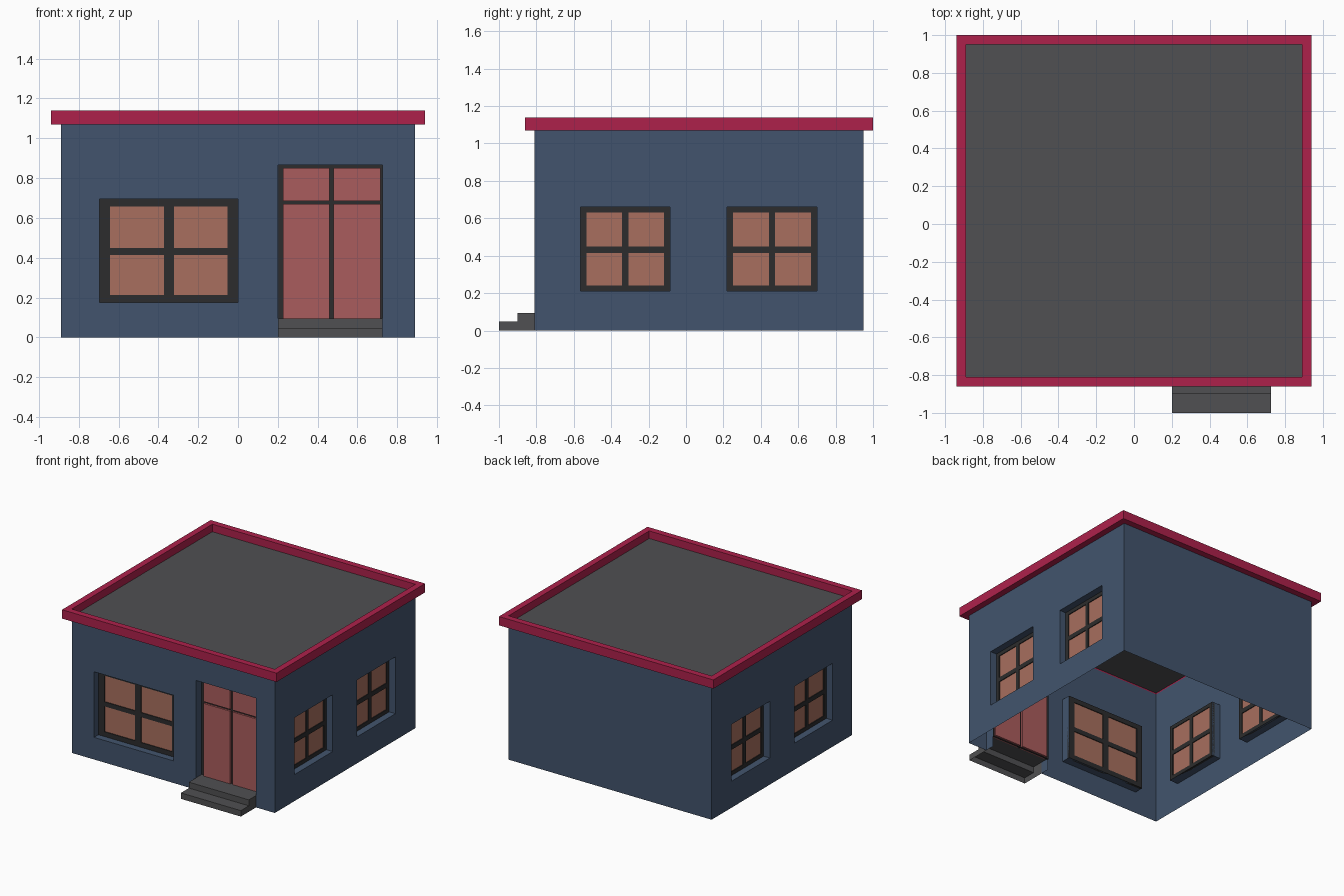
import bpy, bmesh

if "Cube" in bpy.data.objects:
    bpy.data.objects.remove(bpy.data.objects["Cube"])

def srgb(r, g, b):
    f = lambda c: c / 12.92 if c <= 0.04045 else ((c + 0.055) / 1.055) ** 2.4
    return (f(r / 255), f(g / 255), f(b / 255), 1.0)

def material(name, *rgb):
    m = bpy.data.materials.new(name)
    m.diffuse_color = srgb(*rgb)
    m.use_nodes = True
    m.node_tree.nodes["Principled BSDF"].inputs["Base Color"].default_value = m.diffuse_color
    return m

BLUE = material("wall_blue", 66, 84, 109)
RED = material("trim_crimson", 174, 33, 75)
GREY = material("roof_grey", 80, 80, 82)
DARK = material("frame_charcoal", 44, 44, 45)
GLASS = material("glass_tan", 168, 111, 94)
DOOR = material("door_rose", 170, 92, 93)

X, Y0, Y1, H = 0.89, -0.81, 0.95, 1.07   # wall limits

def finish(bm, name, mat, merge=True):
    if merge:
        bmesh.ops.remove_doubles(bm, verts=bm.verts, dist=1e-5)
    bmesh.ops.recalc_face_normals(bm, faces=bm.faces)
    me = bpy.data.meshes.new(name)
    bm.to_mesh(me)
    bm.free()
    ob = bpy.data.objects.new(name, me)
    me.materials.append(mat)
    bpy.context.collection.objects.link(ob)
    return ob

def quad(bm, pts):
    return bm.faces.new([bm.verts.new(p) for p in pts])

def box(bm, a, b):
    """Axis-aligned box between two opposite corners."""
    vs = bmesh.ops.create_cube(bm, size=1)["verts"]
    for v in vs:
        v.co = [(a[i] + b[i]) / 2 + v.co[i] * abs(b[i] - a[i]) for i in range(3)]

# Wall-local coordinates: u along the wall, z up, w inward
front = lambda u, z, w=0: (u, Y0 + w, z)
back = lambda u, z, w=0: (u, Y1 - w, z)
right = lambda u, z, w=0: (X - w, u, z)
left = lambda u, z, w=0: (-X + w, u, z)

def wall(bm, at, u0, u1, openings, depth):
    """Single-skin wall with openings and reveals pushed inward."""
    us = sorted({u0, u1, *[o[i] for o in openings for i in (0, 1)]})
    zs = sorted({0, H, *[o[i] for o in openings for i in (2, 3)]})
    for a, b in zip(us, us[1:]):
        for c, d in zip(zs, zs[1:]):
            mu, mz = (a + b) / 2, (c + d) / 2
            if not any(o[0] < mu < o[1] and o[2] < mz < o[3] for o in openings):
                quad(bm, [at(a, c), at(b, c), at(b, d), at(a, d)])
    for a, b, c, d in openings:
        ring = [(a, c), (a, d), (b, d), (b, c)]
        for i in range(4 if c > 0 else 3):   # the door has no sill
            p, q = ring[i], ring[(i + 1) % 4]
            quad(bm, [at(*p), at(*q), at(*q, depth), at(*p, depth)])

def bars(bm, at, us, zs, w0, w1):
    """Grid frame: us and zs are (low, high) spans of the bars."""
    for a, b in us:
        box(bm, at(a, zs[0][0], w0), at(b, zs[-1][1], w1))
    for c, d in zs:
        for l, r in zip(us, us[1:]):
            box(bm, at(l[1], c, w0), at(r[0], d, w1))

def window(name, at, o, fu, fz, mid):
    """Four-pane window set at the back of its reveal."""
    a, b, c, d = o
    mu, mz = (a + b) / 2, (c + d) / 2 - 0.003
    us = [(a, a + fu), (mu - mid / 2, mu + mid / 2), (b - fu, b)]
    zs = [(c, c + fz), (mz - 0.018, mz + 0.018), (d - fz, d)]
    bm = bmesh.new()
    bars(bm, at, us, zs, DEPTH, DEPTH + 0.02)
    finish(bm, name + "_frame", DARK, False)
    bm = bmesh.new()
    box(bm, at(a + 0.005, c + 0.005, DEPTH + 0.006),
        at(b - 0.005, d - 0.005, DEPTH + 0.014))
    finish(bm, name + "_glass", GLASS)

# Walls
DEPTH = 0.055
front_win = (-0.695, 0.0, 0.175, 0.695)
door_open = (0.20, 0.725, 0.0, 0.865)
side_wins = [(-0.565, -0.085, 0.21, 0.66), (0.22, 0.70, 0.21, 0.66)]
bm = bmesh.new()
wall(bm, front, -X, X, [front_win, door_open], 0.075)
wall(bm, back, -X, X, [], 0)
for side in (left, right):
    wall(bm, side, Y0, Y1, side_wins, 0.075)
finish(bm, "walls", BLUE)

# Windows
window("front_window", front, front_win, 0.052, 0.038, 0.05)
for side, label in ((left, "left"), (right, "right")):
    for i, o in enumerate(side_wins):
        window(f"{label}_window_{i + 1}", side, o, 0.032, 0.03, 0.033)

# Door: four panels with dark bars sunk in the gaps
us = [(0.20, 0.225), (0.46, 0.48), (0.715, 0.725)]
zs = [(0.085, 0.09), (0.67, 0.685), (0.85, 0.865)]
bm = bmesh.new()
for l, r in zip(us, us[1:]):
    for c, d in zip(zs, zs[1:]):
        box(bm, front(l[1], c[1], 0.055), front(r[0], d[0], 0.095))
finish(bm, "door_panels", DOOR, False)
bm = bmesh.new()
bars(bm, front, us, zs, 0.07, 0.08)
finish(bm, "door_frame", DARK, False)

# Steps: stair profile, open underneath
bm = bmesh.new()
prof = [(-1.0, 0), (-1.0, 0.047), (-0.9, 0.047), (-0.9, 0.094), (-0.735, 0.094)]
x0, x1 = 0.20, 0.725
for p, q in zip(prof, prof[1:]):
    quad(bm, [(x0, *p), (x1, *p), (x1, *q), (x0, *q)])
for x in (x0, x1):
    quad(bm, [(x, y, z) for y, z in prof[:2] + [(-0.9, 0.047), (-0.9, 0)]])
    quad(bm, [(x, -0.9, 0), (x, -0.9, 0.094), (x, Y0, 0.094), (x, Y0, 0)])
finish(bm, "front_steps", GREY)

# Roof deck
bm = bmesh.new()
e, zr = 0.892, 1.08
quad(bm, [(-e, Y0, zr), (e, Y0, zr), (e, Y1, zr), (-e, Y1, zr)])
finish(bm, "roof_deck", GREY)

# Roof trim: rectangular ring around the deck
bm = bmesh.new()
loops = []
for off, z in ((0, H), (0.05, H), (0.05, 1.14), (0, 1.14)):
    a, b, c = X + off, Y0 - off, Y1 + off
    loops.append([bm.verts.new(p) for p in
                  ((-a, b, z), (a, b, z), (a, c, z), (-a, c, z))])
for i in range(4):
    p, q = loops[i], loops[(i + 1) % 4]
    for j in range(4):
        k = (j + 1) % 4
        bm.faces.new((p[j], p[k], q[k], q[j]))
finish(bm, "roof_trim", RED)
